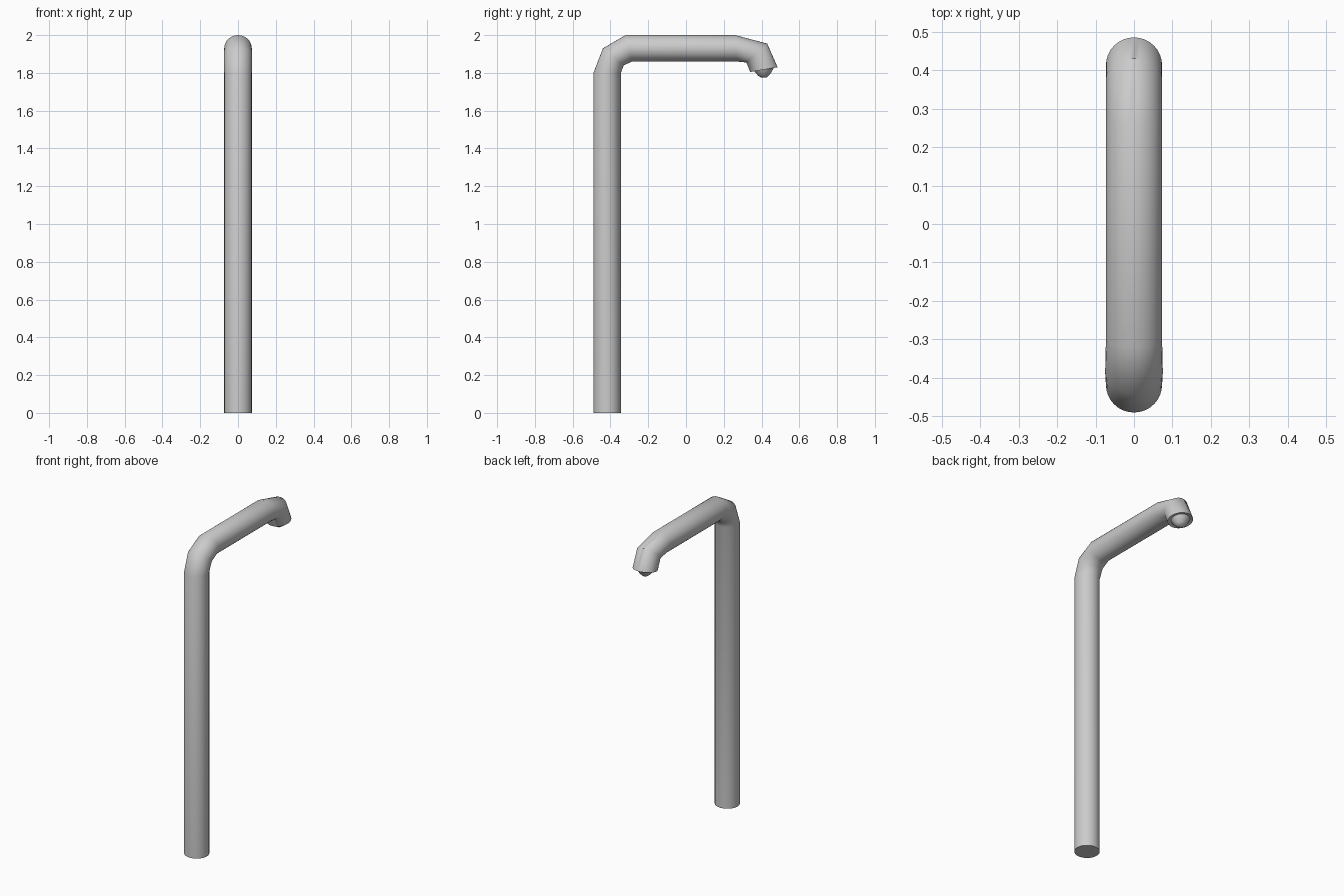
import bpy, bmesh, math
from mathutils import Vector

if "Cube" in bpy.data.objects:
    bpy.data.objects.remove(bpy.data.objects["Cube"])

SIDES = 32


def swept(name, rings, angle):
    """Loft ellipses given as ((outer y, z), (inner y, z), half width in x)."""
    bm = bmesh.new()
    loops = []
    for outer, inner, rx in rings:
        o, i = Vector((0, *outer)), Vector((0, *inner))
        mid, half = (o + i) / 2, (o - i) / 2
        loop = []
        for k in range(SIDES):
            a = 2 * math.pi * k / SIDES
            p = mid + half * math.cos(a) + Vector((rx * math.sin(a), 0, 0))
            loop.append(bm.verts.new(p))
        loops.append(loop)
    for a, b in zip(loops, loops[1:]):
        for k in range(SIDES):
            n = (k + 1) % SIDES
            bm.faces.new((a[k], a[n], b[n], b[k]))
    bm.faces.new(loops[0])
    bm.faces.new(loops[-1])
    bmesh.ops.recalc_face_normals(bm, faces=bm.faces)
    mesh = bpy.data.meshes.new(name)
    bm.to_mesh(mesh)
    bm.free()
    obj = bpy.data.objects.new(name, mesh)
    bpy.context.collection.objects.link(obj)
    bpy.ops.object.select_all(action='DESELECT')
    obj.select_set(True)
    bpy.context.view_layer.objects.active = obj
    bpy.ops.object.shade_smooth_by_angle(angle=math.radians(angle))
    return obj


R = 0.073

# upright post, elbow, horizontal arm and drooping end
swept("bent_pole", [
    ((-0.49, 0.0), (-0.345, 0.0), R),
    ((-0.49, 1.80), (-0.345, 1.80), R),
    ((-0.44, 1.93), (-0.33, 1.84), 0.075),
    ((-0.32, 2.0), (-0.285, 1.86), R),
    ((0.26, 2.0), (0.27, 1.86), R),
    ((0.43, 1.955), (0.32, 1.855), R),
    ((0.485, 1.83), (0.34, 1.805), R),
    ((0.469, 1.832), (0.354, 1.812), 0.058),
], 50)

# small bulb below the open end
swept("lamp_bulb", [
    ((0.468, 1.835), (0.358, 1.815), 0.055),
    ((0.460, 1.817), (0.368, 1.801), 0.046),
    ((0.445, 1.792), (0.382, 1.785), 0.034),
    ((0.428, 1.776), (0.398, 1.775), 0.016),
], 60)
